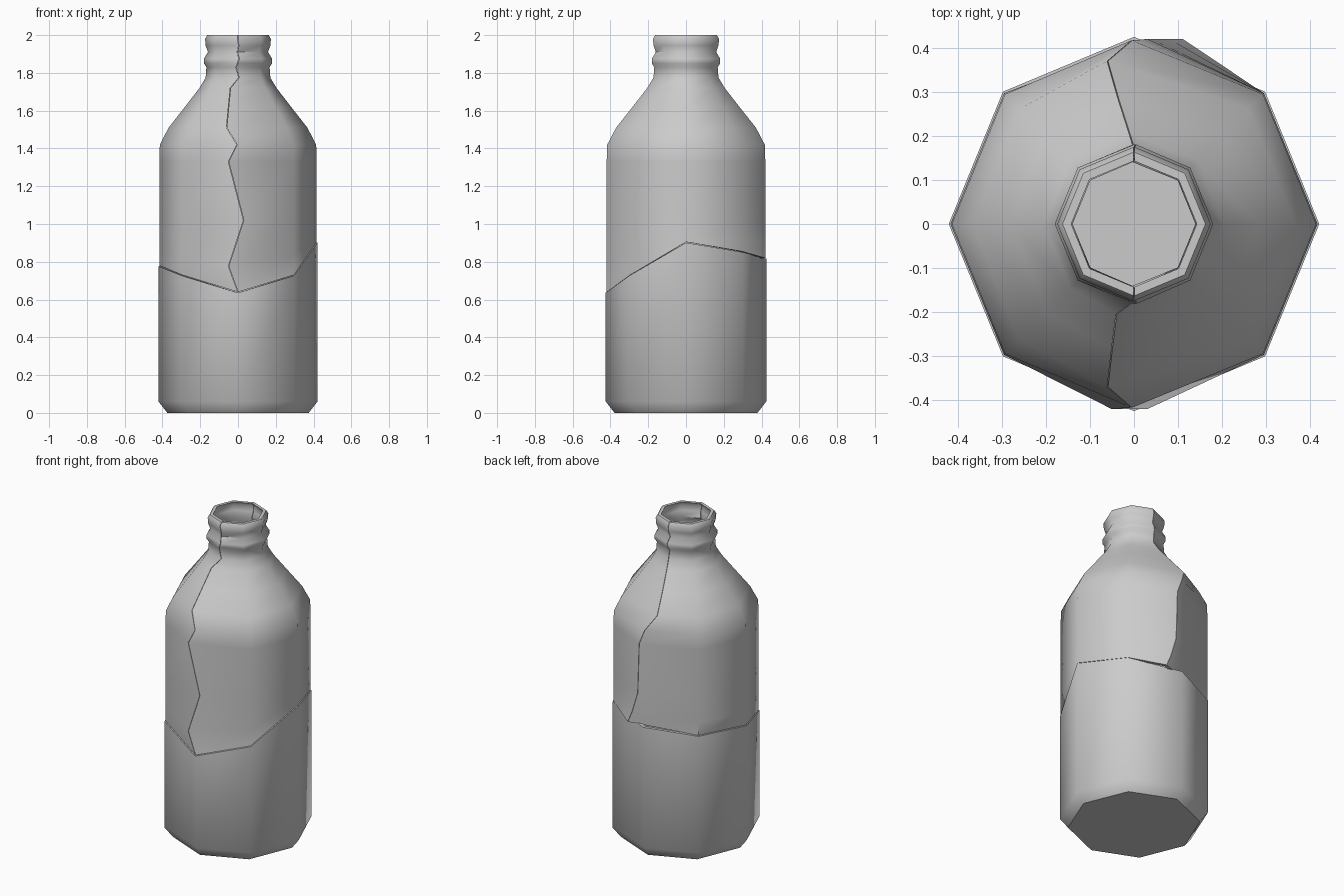
import bpy, bmesh, math

if "Cube" in bpy.data.objects:
    bpy.data.objects.remove(bpy.data.objects["Cube"])

WALL = 0.02
# height of the horizontal crack at each octagon corner, starting at the front and going to +x
CRACK = [0.64, 0.73, 0.905, 0.855, 0.82, 0.795, 0.78, 0.73]
# rows above the crack: z, radius, sideways drift of front crack, of back crack
ROWS = [
    (1.02, 0.42, 0.03, 0.04), (1.33, 0.42, -0.05, 0.03),
    (1.42, 0.417, -0.005, -0.005), (1.51, 0.37, -0.06, -0.06),
    (1.62, 0.283, -0.05, -0.035), (1.72, 0.205, -0.04, -0.01),
    (1.775, 0.172, 0.005, 0.0), (1.83, 0.168, -0.01, -0.005),
    (1.85, 0.181, -0.003, 0.0), (1.875, 0.181, 0.006, 0.003),
    (1.91, 0.16, -0.004, -0.003), (1.945, 0.172, 0.004, 0.0),
    (1.98, 0.175, -0.002, 0.0), (2.0, 0.163, 0.0, 0.0),
]


def corner(col, r, z, drift=0.0):
    a = -math.pi / 2 + col * math.pi / 4
    return (0.99 * r * math.cos(a) + drift, r * math.sin(a), z)


def finish(name, bm):
    bmesh.ops.recalc_face_normals(bm, faces=bm.faces[:])
    me = bpy.data.meshes.new(name)
    bm.to_mesh(me)
    bm.free()
    ob = bpy.data.objects.new(name, me)
    bpy.context.collection.objects.link(ob)
    bpy.ops.object.select_all(action='DESELECT')
    ob.select_set(True)
    bpy.context.view_layer.objects.active = ob
    bpy.ops.object.shade_smooth_by_angle(angle=math.radians(50))
    return ob


def bridge(bm, loops, wrap):
    """Quads between neighbouring rows of vertices."""
    n = len(loops[0])
    for a, b in zip(loops, loops[1:]):
        for i in range(n if wrap else n - 1):
            j = (i + 1) % n
            bm.faces.new((a[i], a[j], b[j], b[i]))


def ring(bm, r, zs):
    return [bm.verts.new(corner(i, r, z)) for i, z in enumerate(zs)]


# lower cup: outside, crack edge, inside, two floors
bm = bmesh.new()
top = [z - 0.004 for z in CRACK]
loops = [ring(bm, 0.378, [0] * 8), ring(bm, 0.425, [0.06] * 8), ring(bm, 0.425, top),
         ring(bm, 0.425 - WALL, top), ring(bm, 0.425 - WALL, [0.07] * 8),
         ring(bm, 0.365, [0.02] * 8)]
bridge(bm, loops, True)
bm.faces.new(loops[0])
bm.faces.new(loops[-1])
finish("lower_bottle", bm)


def upper_half(name, cols, shift):
    """Half of the upper bottle, with walls closed along every crack."""
    bm = bmesh.new()

    def row(k, inset):
        out = []
        for c in cols:
            base = CRACK[c % 8]
            if k == 0:
                z, r, f, b = base, 0.42, 0.0, 0.11
            elif k == 1:
                z, r, f, b = base + 0.38 * (1.0 - base), 0.42, -0.05, 0.08
            else:
                z, r, f, b = ROWS[k - 2]
            drift = f if c % 8 == 0 else b if c == 4 else 0.0
            out.append(bm.verts.new(corner(c, r - inset, z, drift + shift)))
        return out

    n = len(ROWS) + 2
    loops = [row(k, 0.0) for k in range(n)] + [row(k, WALL) for k in reversed(range(n))]
    bridge(bm, loops + [loops[0]], False)
    # side walls of the vertical cracks
    for end in (0, -1):
        for k in range(n - 1):
            o, p, q, s = loops[k], loops[k + 1], loops[2 * n - 2 - k], loops[2 * n - 1 - k]
            bm.faces.new((o[end], p[end], q[end], s[end]))
    return finish(name, bm)


upper_half("upper_right_shard", range(0, 5), 0.001)
upper_half("upper_left_shard", range(4, 9), -0.001)
